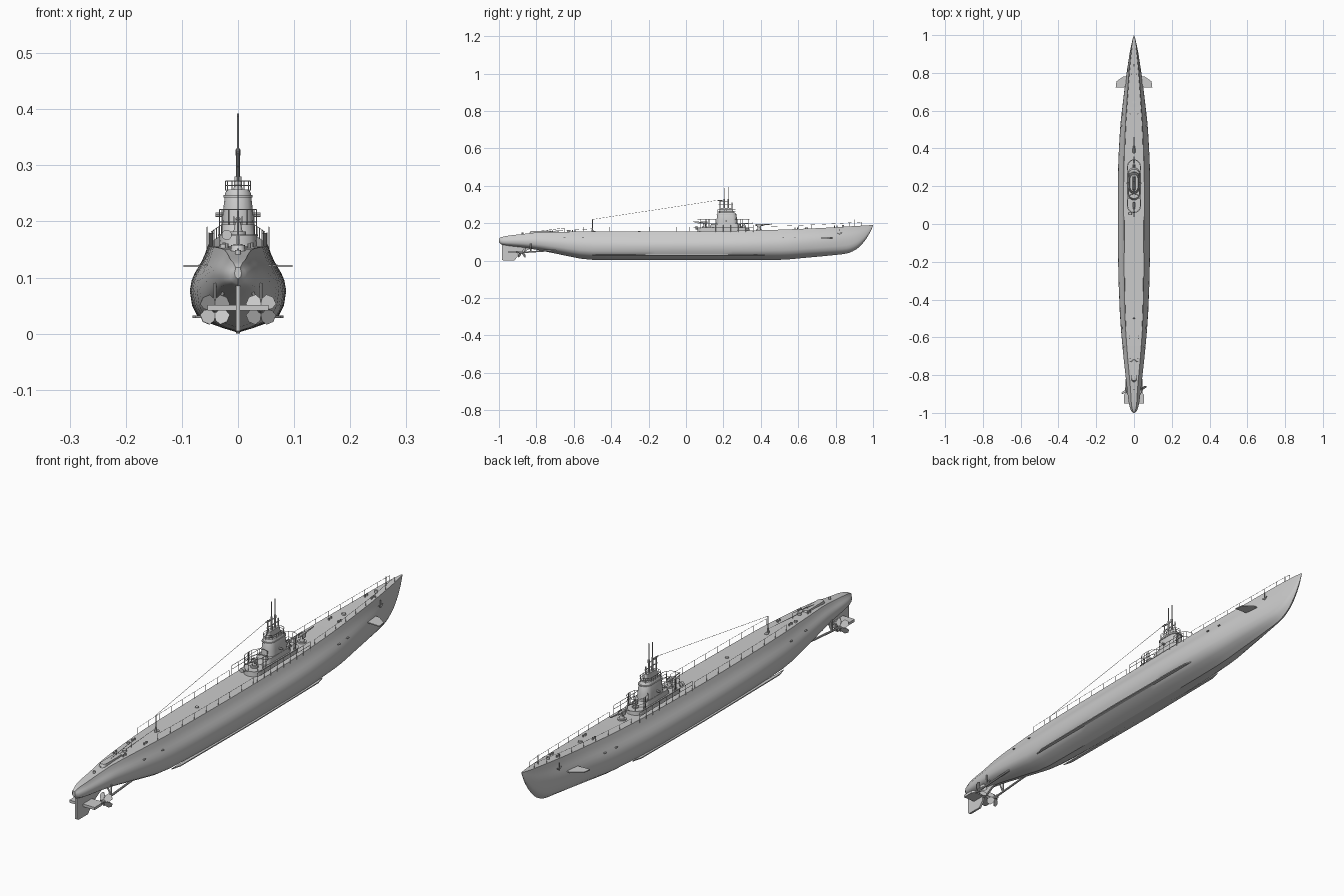
import bpy, bmesh, math
from mathutils import Vector, Matrix

if "Cube" in bpy.data.objects:
    bpy.data.objects.remove(bpy.data.objects["Cube"])

def finish(bm, name, angle=35):
    bmesh.ops.recalc_face_normals(bm, faces=bm.faces[:])
    me = bpy.data.meshes.new(name)
    bm.to_mesh(me)
    bm.free()
    ob = bpy.data.objects.new(name, me)
    bpy.context.collection.objects.link(ob)
    bpy.ops.object.select_all(action='DESELECT')
    ob.select_set(True)
    bpy.context.view_layer.objects.active = ob
    bpy.ops.object.shade_smooth_by_angle(angle=math.radians(angle))
    return ob

def loft(name, rings, angle=35):
    bm = bmesh.new()
    rs = [[bm.verts.new(p) for p in r] for r in rings]
    n = len(rs[0])
    for a, b in zip(rs, rs[1:]):
        for i in range(n):
            bm.faces.new((a[i], a[(i+1) % n], b[(i+1) % n], b[i]))
    bm.faces.new(rs[0])
    bm.faces.new(rs[-1])
    return finish(bm, name, angle)

def rods(name, segs, sides=6):
    """segs: (start, end, start radius[, end radius])"""
    bm = bmesh.new()
    for a, b, r, *r2 in segs:
        a, b = Vector(a), Vector(b)
        d = b - a
        m = Matrix.Translation((a+b)/2) @ d.to_track_quat('Z', 'Y').to_matrix().to_4x4()
        bmesh.ops.create_cone(bm, cap_ends=True, segments=sides, radius1=r,
                              radius2=r2[0] if r2 else r, depth=d.length, matrix=m)
    return finish(bm, name)

def boxes(name, items):
    bm = bmesh.new()
    for c, s in items:
        bmesh.ops.create_cube(bm, size=1, matrix=Matrix.Translation(c) @ Matrix.Diagonal((*s, 1)))
    return finish(bm, name)

def plate(name, pts, v):
    v = Vector(v)
    return loft(name, [[Vector(p)-v for p in pts], [Vector(p)+v for p in pts]])

def stadium(hw, y0, y1, z, n=8):
    pts = []
    for cy, a0 in ((y1-hw, 0), (y0+hw, math.pi)):
        for i in range(n+1):
            a = a0 + math.pi*i/n
            pts.append((hw*math.cos(a), cy+hw*math.sin(a), z))
    return pts

# Hull stations: y, keel z, deck z, half beam, deck half width
ST = [(-1, .098, .118, .006, .004), (-.985, .085, .126, .017, .008), (-.95, .078, .133, .027, .014),
      (-.88, .07, .141, .036, .018), (-.8, .058, .15, .045, .025), (-.7, .038, .153, .056, .034),
      (-.5, .004, .155, .073, .047), (-.25, .002, .155, .083, .052), (0, .002, .156, .086, .054),
      (.25, .002, .159, .085, .053), (.5, .004, .165, .074, .046), (.65, .016, .171, .058, .037),
      (.78, .028, .177, .042, .028), (.86, .038, .182, .03, .021), (.91, .06, .185, .022, .016),
      (.95, .098, .187, .014, .011), (.98, .143, .189, .007, .006), (1, .185, .19, .001, .001)]

def slope(k, c):
    if k in (0, len(ST)-1):
        return 0 if c == 0 else (ST[max(k, 1)][c]-ST[max(k, 1)-1][c])/(ST[max(k, 1)][0]-ST[max(k, 1)-1][0])
    a = (ST[k][c]-ST[k-1][c])/(ST[k][0]-ST[k-1][0])
    b = (ST[k+1][c]-ST[k][c])/(ST[k+1][0]-ST[k][0])
    return 2*a*b/(a+b) if a*b > 0 else 0

def hull(y):
    k = max(i for i in range(len(ST)-1) if ST[i][0] <= y)
    p, q = ST[k], ST[k+1]
    h = q[0]-p[0]
    t = (y-p[0])/h
    return [(2*t**3-3*t*t+1)*p[c] + (t**3-2*t*t+t)*h*slope(k, c)
            + (3*t*t-2*t**3)*q[c] + (t**3-t*t)*h*slope(k+1, c) for c in range(1, 5)]

def deck(y):
    return hull(y)[1]

LOW = [(.05, .3), (.11, .6), (.19, .84), (.31, .95), (.48, 1)]
UP = [(.6, .1), (.68, .26), (.75, .46), (.82, .66), (.9, .83), (1, 1)]
rings = []
for k in range(len(ST)-1):
    for j in range(3 + (k == len(ST)-2)):
        y = ST[k][0] + (ST[k+1][0]-ST[k][0])*j/3
        kz, dz, w, dw = hull(y)
        half = [(w*u, kz+(dz-kz)*t) for t, u in LOW] + [(w+(dw-w)*u, kz+(dz-kz)*t) for t, u in UP]
        rings.append([(0, y, kz)] + [(x, y, z) for x, z in half] + [(-x, y, z) for x, z in half[::-1]])
loft("hull", rings, 32)

# Bilge keels, bow planes, stern planes, shafts, propellers, anchors
for s, side in ((-1, "left"), (1, "right")):
    plate("bilge_keel_"+side, [(s*.066, -.5, .03), (s*.077, -.46, .03), (s*.081, 0, .03),
          (s*.077, .38, .03), (s*.066, .42, .03)], (0, 0, .002))
    plate("bow_plane_"+side, [(s*.03, .725, .121), (s*.097, .722, .121), (s*.093, .755, .121),
          (s*.055, .782, .121), (s*.03, .782, .121)], (0, 0, .0018))
    plate("stern_plane_"+side, [(0, -.95, .046), (s*.054, -.95, .046), (s*.054, -.905, .046),
          (s*.044, -.895, .046), (0, -.895, .046)], (0, 0, .005))
    rods("propeller_shaft_"+side, [((s*.041, -.885, .043), (s*.036, -.6, .062), .004),
         ((s*.041, -.865, .043), (s*.041, -.9, .043), .008, .003),
         ((s*.041, -.83, .045), (s*.02, -.83, .085), .003),
         ((s*.041, -.83, .045), (s*.041, -.83, .09), .003)], 10)
    bm = bmesh.new()
    for i in range(4):
        a = math.pi*(i/2 + .25)
        m = Matrix.Translation((s*.041, -.878, .043)) @ Matrix.Rotation(a, 4, 'Y') @ Matrix.Rotation(s*.6, 4, 'Z')
        blade = [(.003, .004), (.018, .013), (.031, .012), (.037, 0), (.031, -.012), (.018, -.013), (.003, -.004)]
        f, b = [[bm.verts.new(m @ Vector((r, e, z))) for r, z in blade] for e in (.0008, -.0008)]
        bm.faces.new(f)
        bm.faces.new(b)
        for j in range(7):
            bm.faces.new((f[j], f[j-1], b[j-1], b[j]))
    finish(bm, "propeller_"+side)
    x = s*.034
    rods("anchor_"+side, [((x, .82, .168), (x, .82, .142), .0018), ((x, .808, .15), (x, .82, .141), .002),
                          ((x, .832, .15), (x, .82, .141), .002)])

# Rudder and its support
plate("rudder", [(0, -.985, .095), (0, -.985, .005), (0, -.977, 0), (0, -.918, 0), (0, -.9, .022),
                 (0, -.9, .085)], (.004, 0, 0))
plate("skeg", [(0, -.905, .038), (0, -.905, .095), (0, -.76, .08), (0, -.84, .06), (0, -.88, .038)], (.004, 0, 0))

# Deck railings along both edges
rail = []
for s in (-1, 1):
    for y0, y1, n in ((-.55, .02, 8), (.4, .94, 8)):
        prev = None
        for i in range(n+1):
            y = y0+(y1-y0)*i/n
            x, z = s*(hull(y)[3]-.002), deck(y)
            top = (x, y, z+.024*(1 if y < .4 else .8))
            rail.append(((x, y, z-.002), top, .0009))
            if prev:
                rail.append((prev, top, .0006))
            prev = top
rods("deck_railing", rail, 5)

# Conning tower: low fairwater, gun platforms, tower and bridge
loft("fairwater", [stadium(.034, .06, .34, .15), stadium(.033, .062, .338, .174)])
loft("fairwater_lip", [stadium(.036, .058, .342, .174), stadium(.036, .058, .342, .177)])
loft("tower_base", [stadium(.031, .125, .3, .175), stadium(.029, .135, .29, .195)])
loft("tower", [stadium(.028, .16, .278, .19), stadium(.027, .163, .275, .215),
               stadium(.023, .168, .268, .25), stadium(.02, .172, .262, .257)])
loft("bridge_lip", [stadium(.026, .163, .274, .243), stadium(.026, .163, .274, .247)])
loft("shears_base", [stadium(.008, .175, .255, .255), stadium(.006, .182, .248, .28)])

# Railings around the platforms and bridge
def ring_rail(name, hw, y0, y1, zb, heights, step=2):
    top = stadium(hw, y0, y1, 0, 6)
    (a, b), n = (y0+hw, y1-hw), len(top)
    segs = []
    for h in heights:
        segs += [((*top[i-1][:2], h), (*top[i][:2], h), .0009) for i in range(n)]
    posts = [p[:2] for p in top[::step]] + [(s*hw, a+(b-a)*k/4) for s in (-1, 1) for k in (1, 2, 3)]
    segs += [((*p, zb), (*p, heights[-1]), .001) for p in posts]
    rods(name, segs, 5)
ring_rail("aft_platform_railing", .033, .062, .16, .176, (.199, .221))
ring_rail("forward_platform_railing", .033, .255, .338, .176, (.199, .221))
ring_rail("bridge_railing", .022, .17, .265, .255, (.264, .272))
rods("side_railing", [((s*.055, .04+.04*i, .152), (s*.055, .04+.04*i, .19), .001) for s in (-1, 1) for i in range(9)]
     + [((s*.055, .04, z), (s*.055, .36, z), .0009) for s in (-1, 1) for z in (.176, .19)], 5)

# Periscopes, masts and lookout hoop
rods("periscopes", [((0, .205, .25), (0, .205, .33), .0045, .0035), ((0, .205, .33), (0, .205, .388), .002),
                    ((0, .226, .25), (0, .226, .32), .0045, .0035), ((0, .226, .32), (0, .226, .392), .0018),
                    ((0, .226, .318), (0, .226, .328), .005), ((0, .182, .25), (0, .182, .325), .0028),
                    ((0, .245, .25), (0, .245, .31), .0025), ((0, .175, .298), (0, .25, .298), .002),
                    ((0, .18, .318), (0, .23, .318), .0015), ((0, .17, .322), (0, .195, .322), .0025)], 10)

# Antenna post and wires
rods("antenna", [((0, -.5, .153), (0, -.5, .175), .005, .003), ((0, -.5, .175), (0, -.5, .22), .002),
                 ((0, -.5, .22), (0, .18, .324), .0007), ((0, -.5, .17), (0, -.82, .15), .0007)], 6)
rods("bow_flagpole", [((0, .9, .183), (0, .9, .22), .0014)])

# Guns: pedestal, cradle, barrel
def gun(name, y, z, d, k):
    rods(name, [((0, y, z), (0, y, z+.006*k), .016*k), ((0, y, z+.006*k), (0, y, z+.026*k), .009*k, .005*k),
                ((0, y-d*.018*k, z+.03*k), (0, y+d*.022*k, z+.03*k), .005*k),
                ((0, y+d*.02*k, z+.03*k), (0, y+d*.07*k, z+.034*k), .003*k, .002*k)], 12)
    boxes(name+"_cradle", [((s*.008*k, y, z+.027*k), (.003*k, .022*k, .016*k)) for s in (-1, 1)])
gun("deck_gun", .39, deck(.39)-.001, 1, 1)
gun("platform_gun_aft", .1, .177, -1, .9)
gun("platform_gun_forward", .308, .177, 1, .7)

# Deck fittings: aft casing, hatches, bollards, capstans, lamp
loft("aft_casing", [stadium(.014, -.84, -.71, .14), stadium(.012, -.83, -.72, .158)])
rods("aft_casing_rail", [((0, -.84, .15), (0, -.65, .174), .001), ((0, -.65, .15), (0, -.65, .174), .0014),
                         ((0, -.74, .15), (0, -.74, .164), .001)])
rods("hatches", [((x, y, deck(y)-.003), (x, y, deck(y)+h), r) for x, y, h, r in
     ((0, .645, .006, .008), (0, -.69, .007, .008), (0, -.49, .003, .007), (0, -.25, .003, .007),
      (-.026, -.63, .006, .006), (0, .84, .01, .006), (0, -.875, .008, .005))], 12)
rods("bollards", [((s*x, y+e, deck(y)-.003), (s*x, y+e, deck(y)+.008), .003) for s in (-1, 1)
     for x, y in ((.02, .59), (.014, .8), (.02, -.72), (.025, -.6)) for e in (-.007, .007)], 8)
rods("tower_lamp", [((-.02, .05, .176), (-.02, .062, .176), .009)], 14)

# Side slots below the deck and side lights
boxes("hull_fittings", [((s*(hull(y)[2]*.93), y, .122), (.006, .01, .003))
      for s in (-1, 1) for y in (-.65, -.55, .52, .58)])
rods("side_lights", [((s*.04, .215, .212), (s*.022, .215, .212), .004) for s in (-1, 1)], 8)
